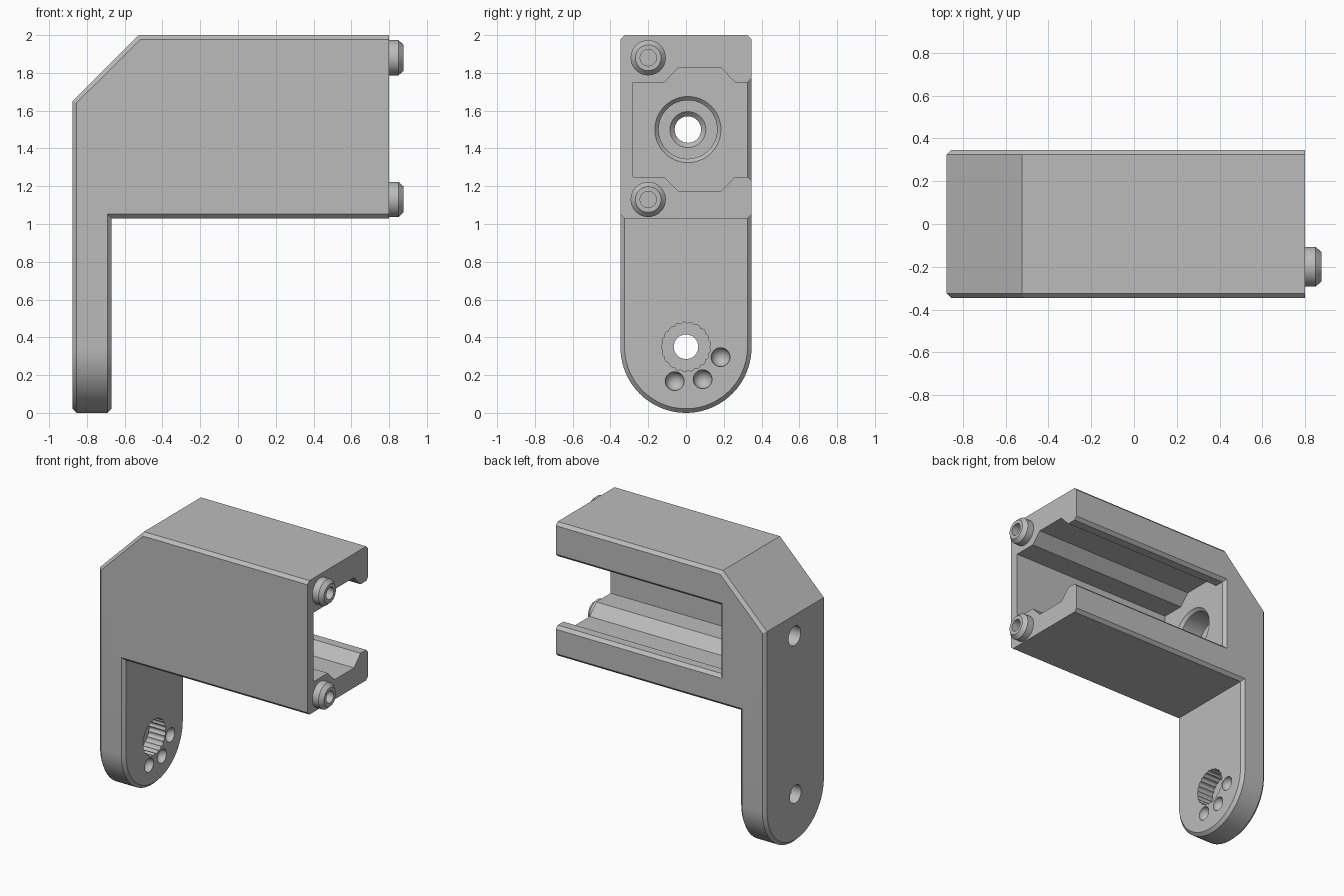
import bpy, bmesh
from math import sin, cos, pi, radians
from mathutils import Matrix

cube = bpy.data.objects.get("Cube")
if cube:
    bpy.data.objects.remove(cube)

grey = bpy.data.materials.new("matte grey")
grey.use_nodes = True
COLOUR = (0.5, 0.5, 0.5, 1)
grey.diffuse_color = COLOUR
grey.node_tree.nodes["Principled BSDF"].inputs["Base Color"].default_value = COLOUR


def finish(bm, name):
    bmesh.ops.remove_doubles(bm, verts=bm.verts, dist=0.0001)
    bmesh.ops.recalc_face_normals(bm, faces=bm.faces)
    mesh = bpy.data.meshes.new(name)
    bm.to_mesh(mesh)
    bm.free()
    mesh.materials.append(grey)
    obj = bpy.data.objects.new(name, mesh)
    bpy.context.collection.objects.link(obj)
    return obj


def loft(bm, rings, closed=True, caps=True):
    """Skin equal-length rings of points, optionally capping both ends."""
    rows = [[bm.verts.new(p) for p in ring] for ring in rings]
    n = len(rows[0])
    for a, b in zip(rows, rows[1:]):
        for i in range(n if closed else n - 1):
            j = (i + 1) % n
            bm.faces.new((a[i], a[j], b[j], b[i]))
    if caps:
        bm.faces.new(rows[0])
        bm.faces.new(rows[-1])
    return rows


def solid(name, rings):
    bm = bmesh.new()
    loft(bm, rings)
    return finish(bm, name)


def circle(x, r, y, z, n=48):
    return [(x, y + r * cos(2 * pi * i / n), z + r * sin(2 * pi * i / n)) for i in range(n)]


def lathe(name, profile, y, z):
    """Stack circles (x, radius) along the x axis."""
    return solid(name, [circle(x, r, y, z) for x, r in profile])


def smooth(obj):
    bpy.ops.object.select_all(action='DESELECT')
    obj.select_set(True)
    bpy.context.view_layer.objects.active = obj
    bpy.ops.object.shade_smooth_by_angle(angle=radians(25))


# Main dimensions
L, LEG, R, HALF, BASE = -0.877, -0.67, 0.8, 0.347, 0.347
C = 0.022

# Bracket body: L-shaped side profile with chamfered front and back rims
outer = [(L, BASE), (LEG, BASE), (LEG, 1.03), (R, 1.03), (R, 2), (-0.525, 2), (L, 1.65)]
inner = [(L + C, BASE), (LEG - C, BASE), (LEG - C, 1.03 + C), (R, 1.03 + C),
         (R, 2 - C), (-0.516, 2 - C), (L + C, 1.641)]
bm = bmesh.new()
loft(bm, [[(x, y, z) for x, z in prof] for prof, y in
          ((inner, -HALF), (outer, C - HALF), (outer, HALF - C), (inner, HALF))])
bottom = [f for f in bm.faces if all(abs(v.co.z - BASE) < 0.001 for v in f.verts)]
bmesh.ops.delete(bm, geom=bottom, context='FACES')

# Rounded foot of the leg, welded under the body
STEPS = 40
angles = [pi + pi * i / STEPS for i in range(STEPS + 1)]
loft(bm, [[(x, r * cos(a), BASE + r * sin(a)) for a in angles] for x, r in
          ((L, HALF - C), (L + C, HALF), (LEG - C, HALF), (LEG, HALF - C))], closed=False)
body = finish(bm, "bracket_body")

# Stepped channel, open to the back and to the right end
half_channel = [(0.4, 0.25), (0.26, 0.25), (0.185, 0.327), (-0.04, 0.327),
                (-0.115, 0.25), (-0.28, 0.25)]
channel = [(y, 1.5 + h) for y, h in half_channel]
channel += [(y, 1.5 - h) for y, h in reversed(half_channel)]
END = -0.51
cutters = [solid("channel_cutter", [[(x, y, z) for y, z in channel] for x in (END, 1)])]

# Chamfer round the channel mouth
cutters.append(solid("mouth_cutter", [
    [(END - g, y, 1.25 - g), (1, y, 1.25 - g), (1, y, 1.75 + g), (END - g, y, 1.75 + g)]
    for y, g in ((0.32, -0.005), (0.4, 0.075))]))

# Stepped bore through the channel end wall
cutters.append(lathe("bore_cutter", [(-1, 0.07), (-0.72, 0.07), (-0.695, 0.095), (-0.695, 0.155),
                                     (-0.53, 0.155), (-0.49, 0.195)], 0.01, 1.5))

# Scalloped socket and through hole in the foot
TEETH, SUB = 21, 6
socket = []
for i in range(TEETH * SUB):
    a = 2 * pi * i / (TEETH * SUB)
    r = 0.122 + 0.009 * abs(sin(a * TEETH / 2))
    socket.append((r * cos(a), 0.35 + r * sin(a)))
cutters.append(solid("socket_cutter", [[(x, y, z) for y, z in socket] for x in (-0.8, -0.6)]))
cutters.append(lathe("pivot_cutter", [(-1, 0.065), (-0.7, 0.065)], 0, 0.35))

# Round dimples beside the socket
for y, z in ((0.183, 0.295), (0.088, 0.178), (-0.06, 0.168)):
    bm = bmesh.new()
    bmesh.ops.create_uvsphere(bm, u_segments=32, v_segments=16, radius=0.05,
                              matrix=Matrix.Translation((LEG, y, z)))
    cutters.append(finish(bm, "dimple_cutter"))

bpy.context.view_layer.objects.active = body
for cutter in cutters:
    cutter.hide_render = True
    mod = body.modifiers.new("cut", 'BOOLEAN')
    mod.operation, mod.solver, mod.object = 'DIFFERENCE', 'EXACT', cutter
    bpy.ops.object.modifier_apply(modifier=mod.name)
    bpy.data.objects.remove(cutter)
smooth(body)

# Hollow pegs on the right end
for name, z in (("upper_peg", 1.88), ("lower_peg", 1.13)):
    smooth(lathe(name, [(0.78, 0.093), (0.85, 0.093), (0.877, 0.068),
                        (0.877, 0.043), (0.81, 0.043)], -0.2, z))
